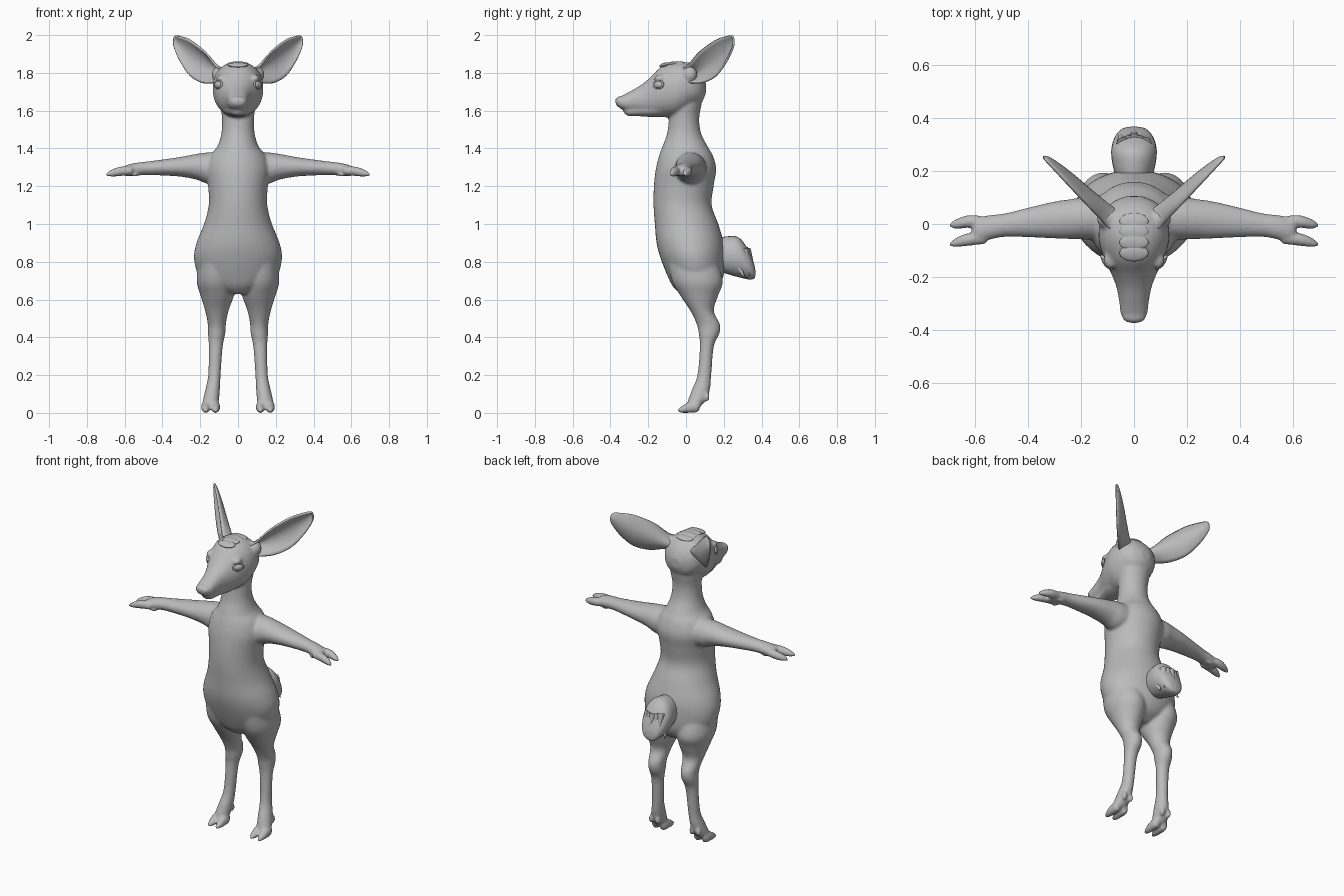
import bpy, bmesh, math, random
from mathutils import Vector, Matrix

cube = bpy.data.objects.get("Cube")
if cube:
    bpy.data.objects.remove(cube)

CM = 0.01
grey = bpy.data.materials.new("plain_grey")
grey.use_nodes = True
TONE = (0.5, 0.5, 0.5, 1)
grey.diffuse_color = TONE
grey.node_tree.nodes["Principled BSDF"].inputs["Base Color"].default_value = TONE


def spline(rows, steps):
    """Smooth Catmull-Rom interpolation through rows of numbers."""
    out = []
    last = len(rows) - 1
    for i in range(last):
        a, b, c, d = (rows[max(0, min(last, i + k))] for k in (-1, 0, 1, 2))
        for s in range(steps):
            t = s / steps
            out.append([q + t / 2 * (r - p + t * (2 * p - 5 * q + 4 * r - e + t * (3 * (q - r) + e - p)))
                        for p, q, r, e in zip(a, b, c, d)])
    return out + [list(rows[last])]


def loft(bm, axis, rows, side=1, steps=5, sides=28, power=1.0):
    """Elliptic tube: rows are (position, centre a, centre b, radius a, radius b) in hundredths."""
    rest = [k for k in range(3) if k != axis]
    rings = []
    for pos, ca, cb, ra, rb in spline(rows, steps):
        ring = []
        for n in range(sides):
            ang = math.tau * n / sides
            co = Vector()
            co[axis] = pos
            for k, centre, radius, w in ((rest[0], ca, ra, math.cos(ang)), (rest[1], cb, rb, math.sin(ang))):
                co[k] = centre + max(radius, 0.1) * math.copysign(abs(w) ** power, w)
            co.x *= side
            ring.append(bm.verts.new(co * CM))
        rings.append(ring)
    for lo, hi in zip(rings, rings[1:]):
        for n in range(sides):
            m = (n + 1) % sides
            bm.faces.new((lo[n], lo[m], hi[m], hi[n]))
    bm.faces.new(rings[0])
    bm.faces.new(rings[-1])


def blob(bm, centre, radii, turn=Matrix()):
    """Ellipsoid, sizes in hundredths."""
    m = Matrix.Translation(Vector(centre) * CM) @ turn @ Matrix.Diagonal((*radii, 1 / CM)) * CM
    m[3][3] = 1
    bmesh.ops.create_uvsphere(bm, u_segments=24, v_segments=14, radius=1, matrix=m)


def finish(bm, name, angle=60):
    bmesh.ops.recalc_face_normals(bm, faces=bm.faces)
    mesh = bpy.data.meshes.new(name)
    bm.to_mesh(mesh)
    bm.free()
    mesh.materials.append(grey)
    ob = bpy.data.objects.new(name, mesh)
    bpy.context.collection.objects.link(ob)
    bpy.ops.object.select_all(action="DESELECT")
    ob.select_set(True)
    bpy.context.view_layer.objects.active = ob
    bpy.ops.object.shade_smooth_by_angle(angle=math.radians(angle))
    return ob


body = bmesh.new()

# torso and neck
loft(body, 2, [(63, 0, 4, 6, 7), (67, 0, 5, 15, 12), (73, 0, 5, 21, 15), (82, 0, 3.5, 23.3, 17),
               (90, 0, 2.2, 22, 17.8), (100, 0, 0.3, 18, 16.8), (110, 0, -1.8, 15.5, 15.4),
               (120, 0, -1.2, 15.8, 15.8), (129, 0, 0, 17, 16), (136, 0, 0, 15, 14.3),
               (141, 0, -0.5, 11, 12), (148, 0, -1, 8.8, 9), (156, 0, -1, 8.5, 8),
               (165, 0, 0, 9.5, 8.5), (174, 0, 1, 9, 8)], sides=40)

# head, lower jaw and nose pad
loft(body, 1, [(-37, 0, 164.5, 3, 1.6), (-34, 0, 164.3, 5, 3.6), (-30, 0, 164.8, 5.5, 5.2),
               (-24, 0, 166, 6.6, 7.5), (-19, 0, 167.5, 8.5, 10), (-13, 0, 170, 11.4, 13.3),
               (-5, 0, 171.5, 13.4, 14.5), (3, 0, 173, 12.2, 11.5), (8, 0, 172, 8.5, 8),
               (10.5, 0, 172, 3, 3)], sides=36, power=0.92)
loft(body, 1, [(-33, 0, 160, 1.5, 1), (-30.5, 0, 159.5, 3.8, 2.3), (-24, 0, 160, 5, 3), (-14, 0, 161, 8, 4.5),
               (-4, 0, 162, 8, 4)])
blob(body, (0, -35, 165.2), (4.6, 2.6, 2.4))

for side in (1, -1):
    # leg down to the ankle
    loft(body, 2, [(82, 11, 3, 10, 13), (70, 11.6, 6, 10.3, 13.5), (62, 11, 7, 8.8, 10),
                   (54, 11.2, 8.5, 6.2, 6.2), (47, 11.2, 11.8, 4.8, 6.2), (42, 11.3, 12.2, 4.6, 5.5),
                   (35, 11.8, 11, 3.7, 3.7), (20, 12.5, 9.7, 3.3, 3.7), (12, 13.5, 7.8, 3.9, 4.8),
                   (6, 14.4, 5.5, 4.2, 4.6), (3, 14.5, 4, 3.2, 3)], side)
    # cloven hoof and dewclaws
    for toe in (-1, 1):
        mid = 14.5 + 2.6 * toe
        loft(body, 1, [(-4.6, mid, 1.1, 0.6, 0.8), (-2, mid, 1.9, 1.9, 1.9), (2, mid, 3, 2.4, 3),
                       (6, mid, 3.3, 2.2, 3), (7.5, mid, 4, 1, 1.5)], side)
        blob(body, (side * (14 + 2.3 * toe), 11, 8.5), (1.4, 1.6, 2.6))
    # arm to the wrist
    loft(body, 0, [(6, 2, 129.5, 9, 8.6), (16, 2.3, 129.6, 8.4, 8.3), (22, 2, 130.3, 7.7, 6.8),
                   (30, 1.5, 130.3, 7, 5.3), (38, 0.8, 130, 5.9, 4.4), (48, -0.3, 129.5, 4.5, 3.6),
                   (54, -1.2, 129, 4.6, 3.4), (59, -2.2, 128.3, 4.8, 2.9), (61, -2.4, 128, 4, 2.2)], side)
    # two fingers and the small claws beneath
    for y, tip in ((1, -0.8), (-5.8, -8)):
        loft(body, 0, [(56, y, 128.3, 1.8, 2), (62, y, 127.9, 2.4, 2.5), (67, (y + tip) / 2, 126.9, 1.9, 1.9),
                       (70.2, tip, 126.2, 0.5, 0.6)], side)
        blob(body, (side * 55, y * 0.8, 126.2), (2.2, 1.3, 1.2))
    # ear root and brow
    blob(body, (side * 10, 2, 179), (4, 4, 4.5))
    blob(body, (side * 9, -13.5, 177), (2.5, 3.5, 2))

skin = finish(body, "body")
remesh = skin.modifiers.new("fuse", "REMESH")
remesh.mode = "VOXEL"
remesh.voxel_size = 0.008
remesh.use_smooth_shade = True
soften = skin.modifiers.new("soften", "SMOOTH")
soften.factor = 0.5
soften.iterations = 6

# cupped ears: rim rows are (upper x, upper z, lower x, lower z)
RIM = [(9, 182, 9, 175), (12, 184, 13, 175), (17.5, 191, 19, 175), (25, 197, 25.5, 178.5),
       (30, 199, 30.7, 186), (33, 199.6, 33.8, 193), (34, 199, 34.4, 196.5)]
for side, label in ((1, "left"), (-1, "right")):
    ear = bmesh.new()
    grid = []
    rows = spline(RIM, 4)
    for i, (xa, za, xb, zb) in enumerate(rows):
        depth = 7.5 * (1 - i / (len(rows) - 1))
        line = []
        for j in range(13):
            v = j / 12
            x, z = xa + (xb - xa) * v, za + (zb - za) * v
            cup = depth * (1 - (2 * v - 1) ** 2)
            line.append(ear.verts.new(Vector((side * (x - 0.75 * cup), (x - 11) * 1.08 + 0.66 * cup, z)) * CM))
        grid.append(line)
    for a, b in zip(grid, grid[1:]):
        for j in range(12):
            ear.faces.new((a[j], a[j + 1], b[j + 1], b[j]))
    ob = finish(ear, label + "_ear")
    shell = ob.modifiers.new("thickness", "SOLIDIFY")
    shell.thickness = 0.01
    shell.offset = 0

    # almond eye with a raised lid rim
    facing = Vector((side * 0.8, -0.6, 0.12)).to_track_quat("Z", "Y").to_matrix().to_4x4()
    spot = (side * 10.4, -14.6, 173.8)
    eye = bmesh.new()
    blob(eye, spot, (2.9, 1.9, 1.3), facing)
    finish(eye, label + "_eye")
    bpy.ops.mesh.primitive_torus_add(major_segments=28, minor_segments=8, major_radius=0.03, minor_radius=0.006)
    lid = bpy.context.object
    lid.name = label + "_eyelid"
    lid.data.transform(Matrix.Translation(Vector(spot) * CM) @ facing @ Matrix.Diagonal((1, 0.68, 1, 1)))
    lid.data.materials.append(grey)
    bpy.ops.object.shade_smooth()

# bushy tail with ragged fur tips
random.seed(4)
tail = bmesh.new()
loft(tail, 1, [(15, 0, 84, 6, 8), (22, 0, 83.5, 8, 10), (28, 0, 82.3, 8.6, 10.5), (33, 0, 78.5, 7.2, 7.8),
               (36, 0, 75, 4.5, 4), (36.8, 0, 74, 1, 1)])
for row, (y, z, half) in enumerate(((31, 75, 6), (33.5, 76, 5), (34, 82, 5))):
    for k in range(5):
        x = half * (k - 2) / 2
        aim = Vector((x * 0.04, 0.5, -1)).to_track_quat("Z", "Y").to_matrix().to_4x4()
        place = Matrix.Translation(Vector((x, y - abs(x) * 0.3, z + random.uniform(0, 2))) * CM)
        bmesh.ops.create_cone(tail, cap_ends=True, segments=10, radius1=0.024, radius2=0.001, depth=0.085,
                              matrix=place @ aim)
finish(tail, "tail")

# short layered hair on the crown
hair = bmesh.new()
for k in range(4):
    tilt = Matrix.Rotation(math.radians(12 - 6 * k), 4, "X")
    blob(hair, (0, -11 + 4 * k, 184.2 + 0.7 * math.sin(k)), (5.5, 3.2, 1.2), tilt)
finish(hair, "crown_hair")
